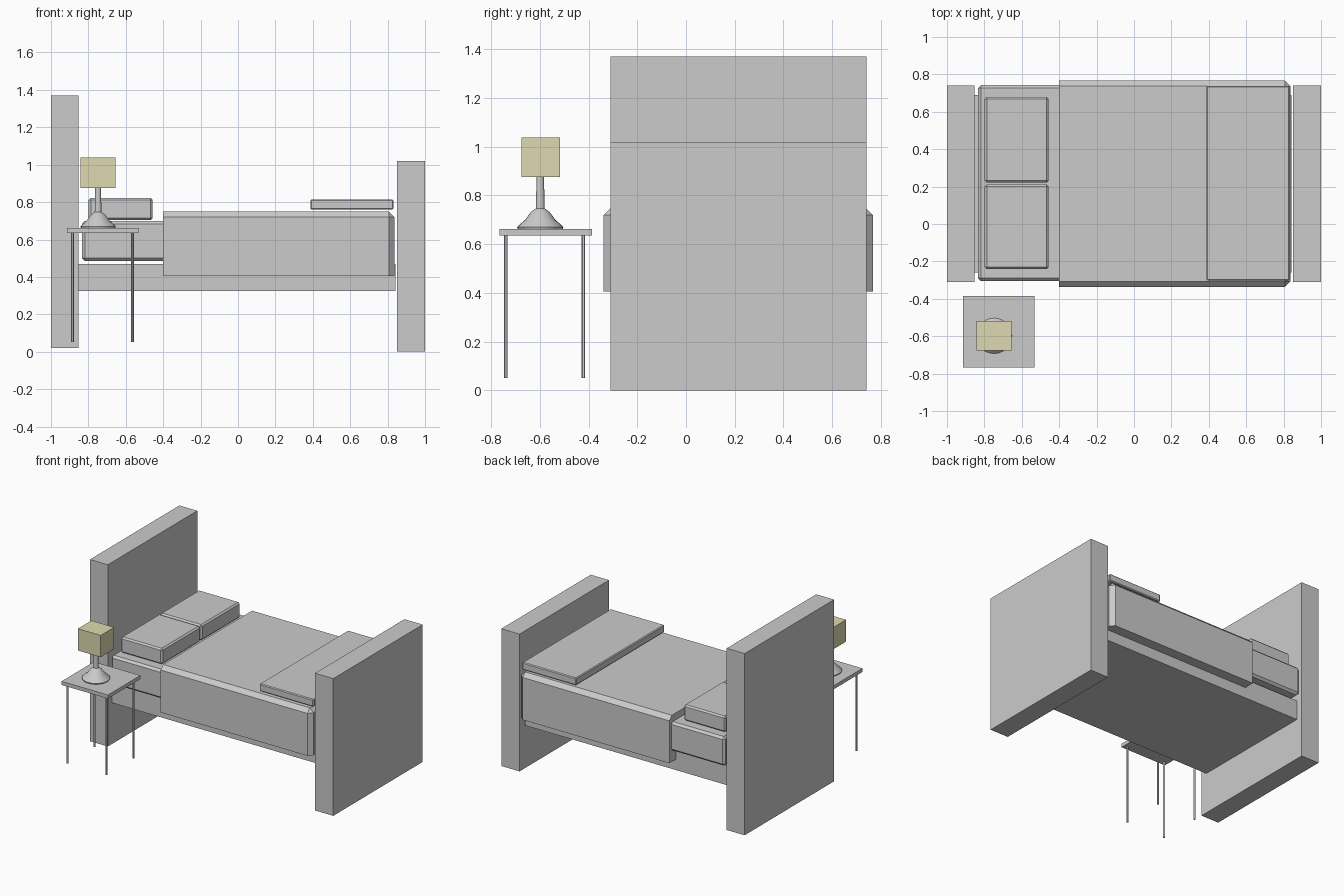
import bpy, bmesh, math

if "Cube" in bpy.data.objects:
    bpy.data.objects.remove(bpy.data.objects["Cube"])


def box(name, x, y, z, bevel=0.0, keep=None):
    """Box from (min, max) ranges, chamfered on edges that pass the keep test."""
    bm = bmesh.new()
    bmesh.ops.create_cube(bm, size=1)
    for v in bm.verts:
        for i, (lo, hi) in enumerate((x, y, z)):
            v.co[i] = lo if v.co[i] < 0 else hi
    if bevel:
        edges = [e for e in bm.edges if keep is None or keep(e)]
        bmesh.ops.bevel(bm, geom=edges, offset=bevel, segments=1,
                        profile=0.5, affect='EDGES')
    return finish(name, bm)


def finish(name, bm):
    bmesh.ops.recalc_face_normals(bm, faces=bm.faces)
    me = bpy.data.meshes.new(name)
    bm.to_mesh(me)
    bm.free()
    ob = bpy.data.objects.new(name, me)
    bpy.context.collection.objects.link(ob)
    return ob


def lathe(name, profile, centre, steps):
    """Spin (radius, z) points about a vertical axis."""
    bm = bmesh.new()
    vs = [bm.verts.new((centre[0] + r, centre[1], z)) for r, z in profile]
    es = [bm.edges.new(p) for p in zip(vs, vs[1:])]
    bmesh.ops.spin(bm, geom=vs + es, cent=(*centre, 0), axis=(0, 0, 1),
                   angle=math.tau, steps=steps, use_merge=True)
    bmesh.ops.remove_doubles(bm, verts=bm.verts, dist=0.0005)
    ob = finish(name, bm)
    bpy.ops.object.select_all(action='DESELECT')
    ob.select_set(True)
    bpy.context.view_layer.objects.active = ob
    bpy.ops.object.shade_smooth_by_angle(angle=math.radians(30))
    return ob


# Bed frame
bed_y = (-0.31, 0.74)
box("headboard", (-1.0, -0.853), bed_y, (0.02, 1.37))
box("footboard", (0.85, 1.0), bed_y, (0.0, 1.02))
box("bed_base", (-0.855, 0.842), (-0.26, 0.69), (0.325, 0.47))

# Bedding: the blanket keeps a plain edge at its open end
box("mattress", (-0.835, 0.825), (-0.305, 0.742), (0.485, 0.70), 0.016)
box("blanket", (-0.40, 0.836), (-0.338, 0.767), (0.405, 0.75), 0.03,
    lambda e: max(v.co.x for v in e.verts) > 0
    and min(v.co.z for v in e.verts) + max(v.co.z for v in e.verts) > 0.9)
box("folded_throw", (0.387, 0.831), (-0.302, 0.738), (0.76, 0.815), 0.006)
for side, y in (("front", (-0.24, 0.212)), ("back", (0.222, 0.68))):
    box(side + "_pillow", (-0.798, -0.456), y, (0.705, 0.822), 0.011)

# Bedside table
box("table_top", (-0.914, -0.533), (-0.766, -0.385), (0.635, 0.662))
for i, x in enumerate((-0.885, -0.564)):
    for j, y in enumerate((-0.739, -0.421)):
        lathe(f"table_leg_{2 * i + j + 1}",
              [(0, 0.052), (0.007, 0.052), (0.007, 0.636), (0, 0.636)], (x, y), 12)

# Lamp
lathe("lamp_stand", [(0, 0.662), (0.092, 0.662), (0.095, 0.67), (0.088, 0.678),
                     (0.062, 0.70), (0.038, 0.733), (0.018, 0.747),
                     (0.015, 0.885), (0, 0.885)], (-0.748, -0.598), 24)
shade = box("lamp_shade", (-0.842, -0.655), (-0.676, -0.518), (0.876, 1.038))
mat = bpy.data.materials.new("shade_cloth")
mat.diffuse_color = (0.74, 0.70, 0.44, 1)
mat.use_nodes = True
mat.node_tree.nodes["Principled BSDF"].inputs["Base Color"].default_value = mat.diffuse_color
shade.data.materials.append(mat)
